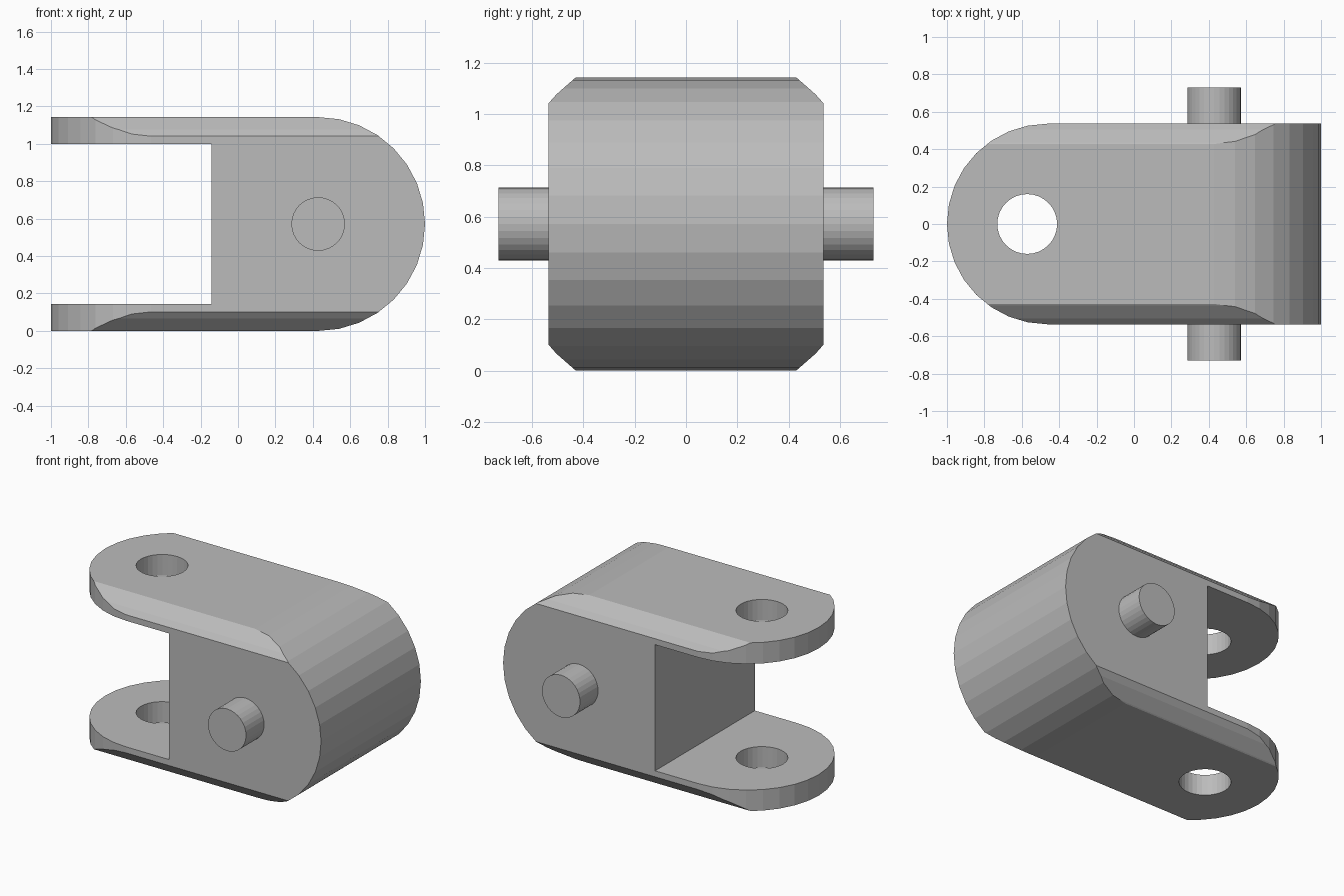
import bpy
import bmesh
from math import cos, sin, pi
from mathutils import Vector

if "Cube" in bpy.data.objects:
    bpy.data.objects.remove(bpy.data.objects["Cube"])

# Main dimensions
HEIGHT = 8 / 7
MID_Z = HEIGHT / 2
HALF_WIDTH = 0.536
PIN_X = 0.4286
HOLE_X = -0.571
LUG = HEIGHT / 8

steel = bpy.data.materials.new("grey_steel")
steel.use_nodes = True
grey = (0.5, 0.5, 0.5, 1)
steel.diffuse_color = grey
steel.node_tree.nodes["Principled BSDF"].inputs["Base Color"].default_value = grey


def arc(cx, cy, r, start, end, steps):
    angles = [start + (end - start) * i / steps for i in range(steps + 1)]
    return [(cx + r * cos(a), cy + r * sin(a)) for a in angles]


def circle(cx, cy, r, sides):
    return arc(cx, cy, r, 0, 2 * pi, sides)[:-1]


def prism(name, outline, axis, low, high):
    """Extrude a 2D outline along axis; outline holds the other two axes in order."""
    def place(u, v, d):
        co = [u, v]
        co.insert(axis, d)
        return Vector(co)
    bm = bmesh.new()
    face = bm.faces.new([bm.verts.new(place(u, v, low)) for u, v in outline])
    top = bmesh.ops.extrude_face_region(bm, geom=[face])["geom"]
    moved = [g for g in top if isinstance(g, bmesh.types.BMVert)]
    bmesh.ops.translate(bm, verts=moved, vec=place(0, 0, high - low))
    bmesh.ops.recalc_face_normals(bm, faces=bm.faces)
    mesh = bpy.data.meshes.new(name)
    bm.to_mesh(mesh)
    bm.free()
    mesh.materials.append(steel)
    obj = bpy.data.objects.new(name, mesh)
    bpy.context.scene.collection.objects.link(obj)
    return obj


def cut(target, tool, operation):
    mod = target.modifiers.new("cut", "BOOLEAN")
    mod.object = tool
    mod.operation = operation
    mod.solver = "EXACT"
    bpy.context.view_layer.objects.active = target
    bpy.ops.object.modifier_apply(modifier=mod.name)
    bpy.data.objects.remove(tool)


# Body: side profile with a round nose at the right end
side = arc(PIN_X, MID_Z, MID_Z, -pi / 2, pi / 2, 16) + [(-1.2, HEIGHT), (-1.2, 0)]
body = prism("link_body", side, 1, -0.7, 0.7)

# Round the lugs in plan and turn down the long corners
plan = arc(-1 + HALF_WIDTH, 0, HALF_WIDTH, pi / 2, 3 * pi / 2, 16)
plan += [(1.2, -HALF_WIDTH), (1.2, HALF_WIDTH)]
cut(body, prism("plan_shape", plan, 2, -0.3, 1.5), "INTERSECT")
cut(body, prism("corner_round", circle(0, MID_Z, 0.714, 48), 0, -1.3, 1.3), "INTERSECT")

# Slot between the lugs, and the hole through both
slot = [(-1.3, LUG), (-LUG, LUG), (-LUG, HEIGHT - LUG), (-1.3, HEIGHT - LUG)]
cut(body, prism("slot", slot, 1, -0.8, 0.8), "DIFFERENCE")
cut(body, prism("lug_hole", circle(HOLE_X, 0, 0.16, 32), 2, -0.3, 1.5), "DIFFERENCE")

# Pivot pin standing out on both sides
prism("pivot_pin", circle(PIN_X, MID_Z, 0.143, 32), 1, -0.73, 0.73)
